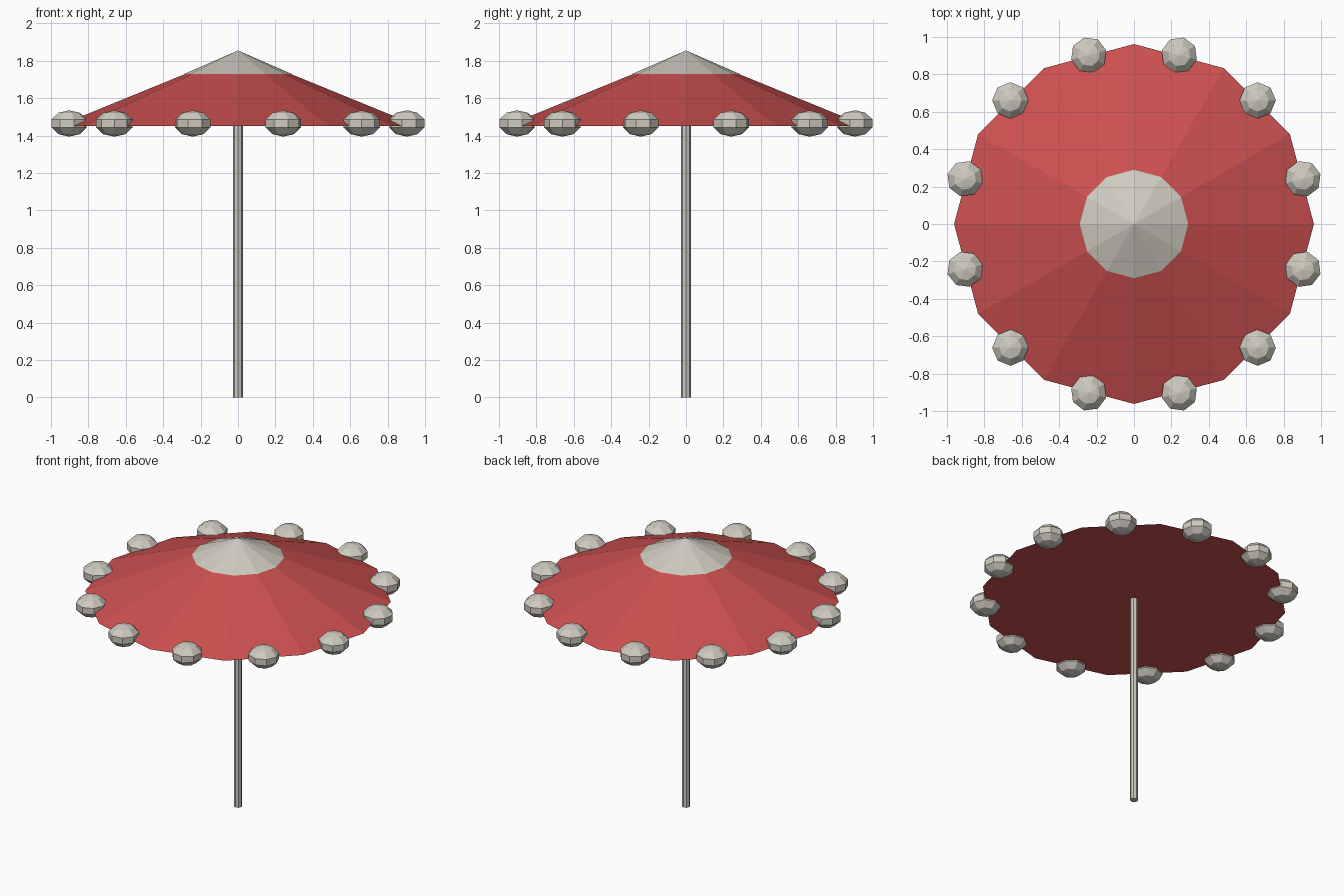
import bpy
import math

cube = bpy.data.objects.get("Cube")
if cube:
    bpy.data.objects.remove(cube, do_unlink=True)


def make_material(name, rgb):
    mat = bpy.data.materials.new(name)
    mat.use_nodes = True
    color = (*rgb, 1.0)
    mat.diffuse_color = color
    mat.node_tree.nodes["Principled BSDF"].inputs["Base Color"].default_value = color
    return mat


red = make_material("canopy red", (0.61, 0.08, 0.08))
cream = make_material("warm grey", (0.62, 0.60, 0.53))


def finish(name, mat):
    obj = bpy.context.object
    obj.name = name
    obj.data.materials.append(mat)
    bpy.ops.object.shade_flat()
    return obj


def cone(name, sides, radius, bottom, top, mat):
    """Closed cone with a corner on the x axis when sides is a multiple of four."""
    bpy.ops.mesh.primitive_cone_add(vertices=sides, radius1=radius, radius2=0,
                                    depth=top - bottom,
                                    location=(0, 0, (bottom + top) / 2))
    return finish(name, mat)


# Pole
POLE_TOP = 1.46
bpy.ops.mesh.primitive_cylinder_add(vertices=8, radius=0.026, depth=POLE_TOP,
                                    location=(0, 0, POLE_TOP / 2))
finish("pole", cream)

# Canopy and the cap resting on its tip
PANELS = 12
cone("canopy", PANELS, 0.962, 1.452, 1.845, red)
cone("cap", PANELS, 0.29, 1.729, 1.855, cream)

# Flattened bobbles, one at the middle of each panel's hem
for i in range(PANELS):
    angle = math.tau * (i + 0.5) / PANELS
    bpy.ops.mesh.primitive_uv_sphere_add(
        segments=8, ring_count=5, radius=0.102,
        location=(0.935 * math.cos(angle), 0.935 * math.sin(angle), 1.465),
        rotation=(0, 0, angle))
    bobble = finish(f"bobble_{i + 1}", cream)
    bobble.scale.z = 0.69
